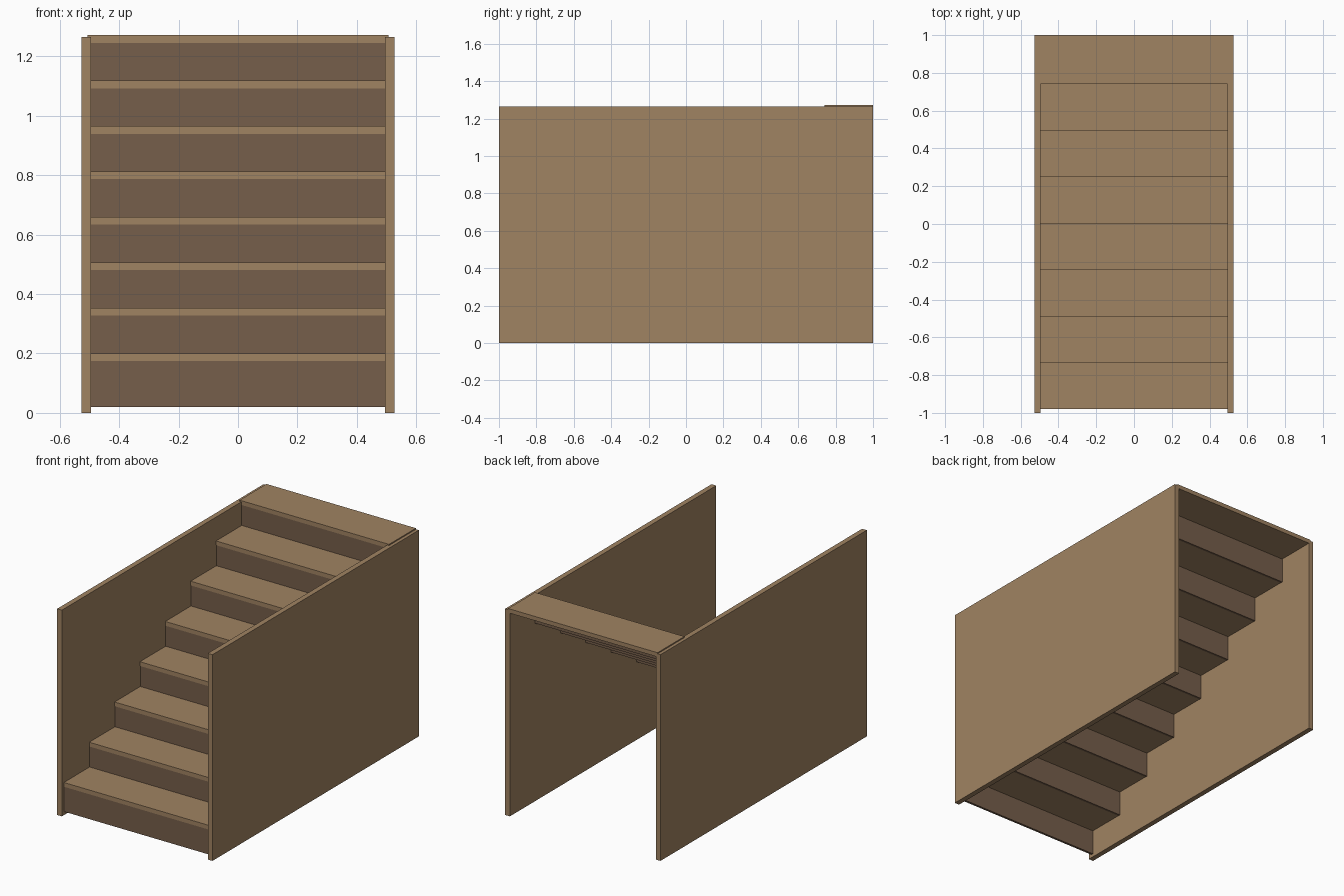
import bpy

cube = bpy.data.objects.get("Cube")
if cube:
    bpy.data.objects.remove(cube, do_unlink=True)


def make_material(name, rgb):
    mat = bpy.data.materials.new(name)
    mat.use_nodes = True
    mat.diffuse_color = (*rgb, 1)
    bsdf = next(n for n in mat.node_tree.nodes if n.type == 'BSDF_PRINCIPLED')
    bsdf.inputs["Base Color"].default_value = (*rgb, 1)
    return mat


def box(name, low, high, mat):
    """Axis-aligned board between two opposite corners."""
    centre = [(a + b) / 2 for a, b in zip(low, high)]
    bpy.ops.mesh.primitive_cube_add(size=1, location=centre)
    obj = bpy.context.object
    obj.name = name
    obj.scale = [b - a for a, b in zip(low, high)]
    bpy.ops.object.transform_apply(location=False, rotation=False, scale=True)
    obj.data.materials.append(mat)
    return obj


light_wood = make_material("light wood", (0.352, 0.227, 0.122))
dark_wood = make_material("dark wood", (0.181, 0.112, 0.069))

STEPS = 8
RISE, RUN = 0.1531, 0.2458       # spacing between steps
DEPTH, THICK = 0.26, 0.026       # tread size
HALF = 0.507                     # boards are housed in the side walls
INNER, OUTER = 0.495, 0.527      # side wall faces
NOSING, RISER_THICK = 0.003, 0.014

# Side walls
box("left_wall", (INNER, -1, 0), (OUTER, 1, 1.265), light_wood)
box("right_wall", (-OUTER, -1, 0), (-INNER, 1, 1.265), light_wood)

# Treads with a riser under the front edge of each
for i in range(STEPS):
    front = 1 - DEPTH - RUN * (STEPS - 1 - i)
    top = 1.272 - RISE * (STEPS - 1 - i)
    box(f"tread_{i + 1}", (-HALF, front, top - THICK),
        (HALF, front + DEPTH, top), light_wood)
    face = front + NOSING
    box(f"riser_{i + 1}", (-HALF, face, top - THICK - RISE - 0.001),
        (HALF, face + RISER_THICK, top - THICK), dark_wood)
